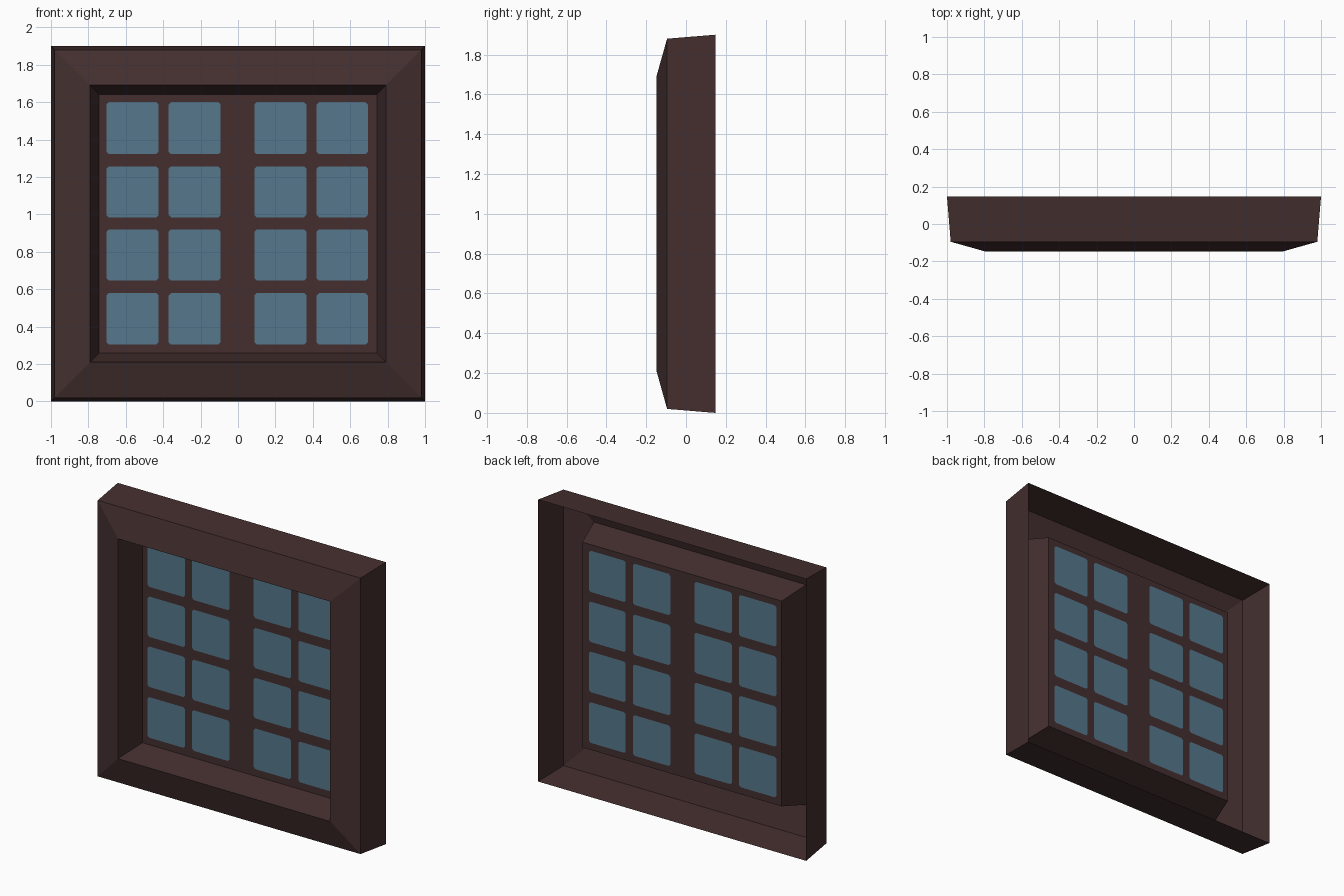
import bpy, bmesh

if "Cube" in bpy.data.objects:
    bpy.data.objects.remove(bpy.data.objects["Cube"])


def material(name, rgb):
    m = bpy.data.materials.new(name)
    m.diffuse_color = (*rgb, 1.0)
    m.use_nodes = True
    m.node_tree.nodes["Principled BSDF"].inputs["Base Color"].default_value = m.diffuse_color
    return m


wood = material("dark_brown_wood", (0.058, 0.028, 0.028))
glass = material("blue_glass", (0.092, 0.187, 0.258))


def make_object(name, bm, mats):
    me = bpy.data.meshes.new(name)
    bm.to_mesh(me)
    bm.free()
    for m in mats:
        me.materials.append(m)
    ob = bpy.data.objects.new(name, me)
    bpy.context.collection.objects.link(ob)
    return ob


# Frame: open-backed shell lofted through rectangular loops (half width, bottom, top, y)
loops = [
    (1.0, 0.0, 1.9, 0.148),        # back rim
    (0.98, 0.02, 1.88, -0.095),    # front edge of side walls
    (0.791, 0.21, 1.692, -0.148),  # raised lip of the opening
    (0.743, 0.258, 1.642, 0.042),  # foot of the recess
]
bm = bmesh.new()
rings = []
for w, z0, z1, y in loops:
    rings.append([bm.verts.new((x, y, z)) for x, z in
                  ((-w, z0), (w, z0), (w, z1), (-w, z1))])
for a, b in zip(rings, rings[1:]):
    for i in range(4):
        j = (i + 1) % 4
        bm.faces.new((a[i], a[j], b[j], b[i]))
make_object("window_frame", bm, [wood])

# Window panel: sheet cut into bars and panes, odd cells are glass
xs = [-0.743, -0.703, -0.425, -0.371, -0.093, 0.088, 0.366, 0.42, 0.694, 0.743]
zs = [0.258, 0.305, 0.579, 0.647, 0.92, 0.985, 1.257, 1.322, 1.6, 1.642]
bm = bmesh.new()
grid = [[bm.verts.new((x, 0.042, z)) for x in xs] for z in zs]
for r in range(len(zs) - 1):
    for c in range(len(xs) - 1):
        f = bm.faces.new((grid[r][c], grid[r][c + 1],
                          grid[r + 1][c + 1], grid[r + 1][c]))
        f.material_index = 1 if r % 2 and c % 2 else 0

# Clip the pane corners slightly
corners = [v for row in grid[1:-1] for v in row[1:-1]]
bmesh.ops.bevel(bm, geom=corners, offset=0.012, offset_type='OFFSET',
                segments=1, profile=0.5, affect='VERTICES', material=0)
make_object("window_panel", bm, [wood, glass])
